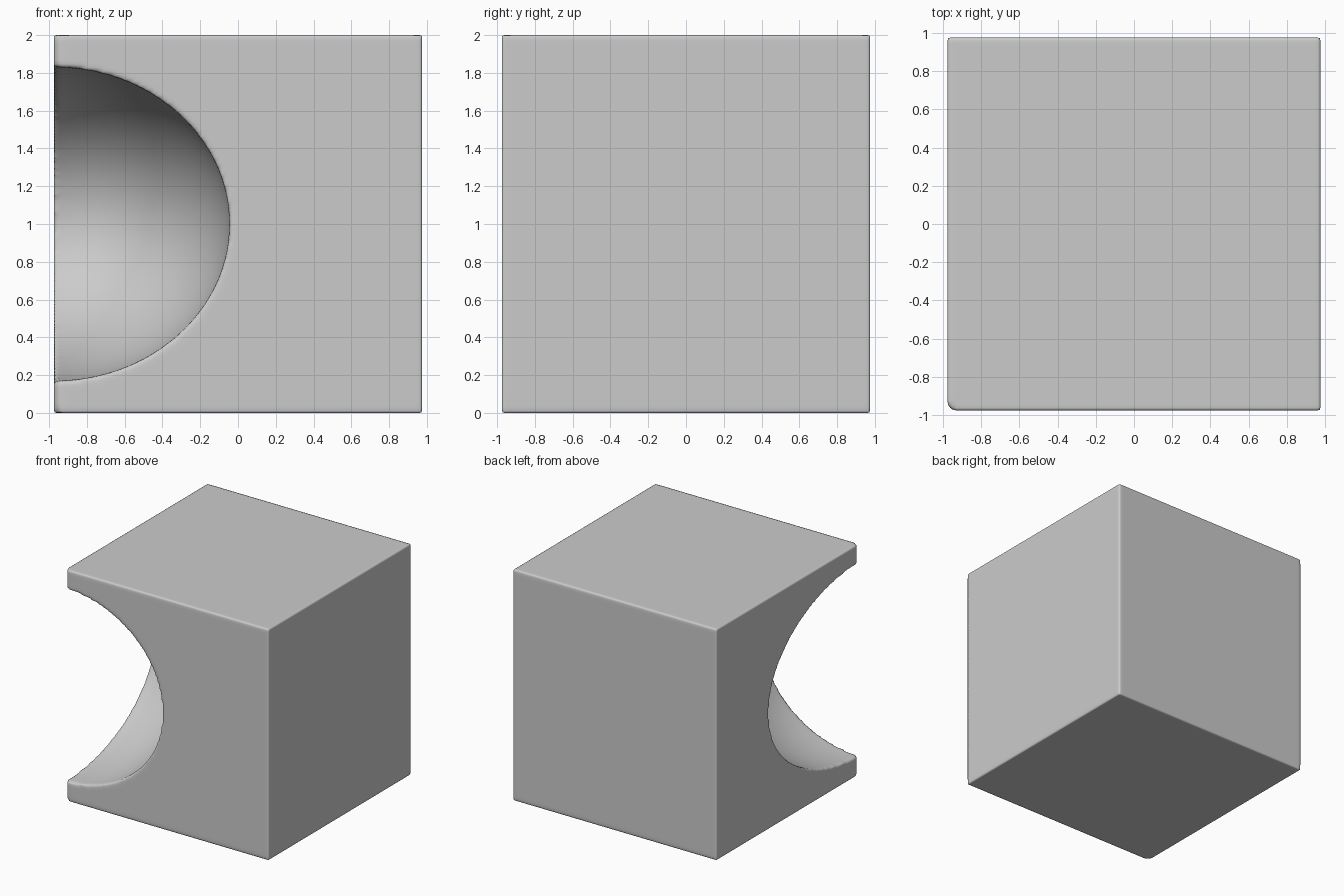
import bpy, bmesh

if "Cube" in bpy.data.objects:
    bpy.data.objects.remove(bpy.data.objects["Cube"])

# Solid block with a more strongly rounded front-left upright edge
bm = bmesh.new()
bmesh.ops.create_cube(bm, size=1)
for v in bm.verts:
    v.co = (v.co.x * 1.95, v.co.y * 1.95, v.co.z * 2 + 1)
edge = [e for e in bm.edges if all(v.co.x < 0 and v.co.y < 0 for v in e.verts)]
bmesh.ops.bevel(bm, geom=edge, offset=0.04, segments=4, profile=0.5, affect='EDGES')
mesh = bpy.data.meshes.new("scooped_block")
bm.to_mesh(mesh)
bm.free()
block = bpy.data.objects.new("scooped_block", mesh)
bpy.context.collection.objects.link(block)

# Ellipsoid cutter centred on the front-left edge
bpy.ops.mesh.primitive_uv_sphere_add(segments=96, ring_count=64, radius=1,
                                     location=(-0.975, -0.975, 1.0))
cutter = bpy.context.object
cutter.name = "scoop_cutter"
cutter.scale = (0.93, 1.23, 0.83)
cutter.hide_render = True
cutter.hide_set(True)

# Scoop out the bowl, then soften every edge
cut = block.modifiers.new("scoop", 'BOOLEAN')
cut.operation = 'DIFFERENCE'
cut.solver = 'EXACT'
cut.object = cutter
remesh = block.modifiers.new("even_mesh", 'REMESH')
remesh.mode = 'VOXEL'
remesh.voxel_size = 0.018
remesh.use_smooth_shade = True
soft = block.modifiers.new("soft_edges", 'SMOOTH')
soft.factor = 0.5
soft.iterations = 4
